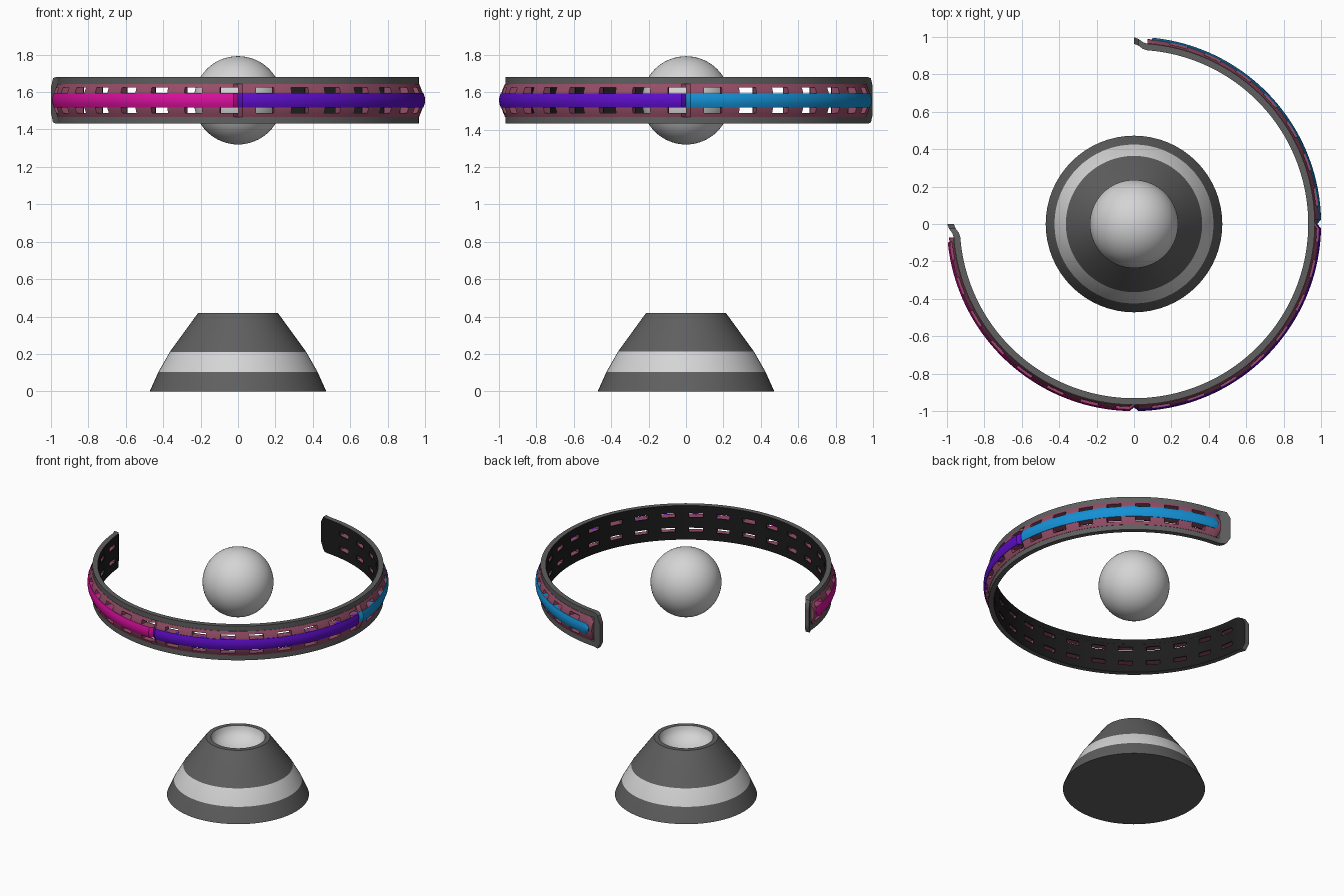
import bpy, bmesh, math

if "Cube" in bpy.data.objects:
    bpy.data.objects.remove(bpy.data.objects["Cube"])

def mat(name, *rgb):
    m = bpy.data.materials.new(name)
    m.diffuse_color = (*rgb, 1)
    m.use_nodes = True
    m.node_tree.nodes["Principled BSDF"].inputs["Base Color"].default_value = m.diffuse_color
    return m

GREY = mat("dark grey", .115, .115, .115)
LIGHT = mat("light grey", .66, .66, .66)
BLACK = mat("black", .012, .012, .012)
ROSE = mat("dusty rose", .30, .075, .135)
MAGENTA = mat("magenta", .68, .005, .33)
PURPLE = mat("purple", .11, .004, .58)
BLUE = mat("blue", .007, .28, .66)

def finish(bm, name, mats, angle=35):
    bmesh.ops.remove_doubles(bm, verts=bm.verts, dist=1e-5)
    bmesh.ops.recalc_face_normals(bm, faces=bm.faces)
    me = bpy.data.meshes.new(name)
    bm.to_mesh(me)
    bm.free()
    for m in mats:
        me.materials.append(m)
    ob = bpy.data.objects.new(name, me)
    bpy.context.collection.objects.link(ob)
    bpy.ops.object.select_all(action='DESELECT')
    bpy.context.view_layer.objects.active = ob
    ob.select_set(True)
    bpy.ops.object.shade_smooth_by_angle(angle=math.radians(angle))
    return ob

def lathe(name, profile, mats, bands, n=64):
    bm = bmesh.new()
    rings = [[bm.verts.new((r * math.cos(2 * math.pi * i / n), r * math.sin(2 * math.pi * i / n), z))
              for i in range(n)] if r > 0 else [bm.verts.new((0, 0, z))] * n for r, z in profile]
    for k in range(len(rings) - 1):
        a, b = rings[k], rings[k + 1]
        for i in range(n):
            j = (i + 1) % n
            f = bm.faces.new(list(dict.fromkeys((a[i], a[j], b[j], b[i]))))
            f.material_index = bands[k]
    return finish(bm, name, mats, 25)

# Three-quarter ring: N cells from angle -180 to 90 degrees, windows every 8 cells
N, ZC = 192, 1.556
STEP = 270 / N

def window(i):
    return i % 8 >= 4 and i < N - 6

def flare(i):
    """Outward bend of the ring close to its two ends."""
    t = max(0, 1 - min(i, N - i) * STEP / 4)
    return .032 * t * t * (3 - 2 * t)

def notch(i):
    return .02 if i in (N // 3, 2 * N // 3) else 0

def band(name, rows, r_in, i0, i1, mats, hole, color, corner=.05, joints=False):
    """Curved slab. rows = (z, outer radius) bottom to top; corners are rounded in z at the ends."""
    bm = bmesh.new()
    half = rows[-1][0] - ZC
    out, inn = [], []
    for i in range(i0, i1 + 1):
        a = math.radians(-180 + i * STEP)
        s = min(corner, min(i - i0, i1 - i) * math.radians(STEP))
        k = (half - corner + math.sqrt(max(0, corner ** 2 - (corner - s) ** 2))) / half
        for lst, outer in ((out, True), (inn, False)):
            col = []
            for z, r in rows:
                q = (r - (notch(i) if joints else 0) if outer else r_in) + flare(i)
                col.append(bm.verts.new((q * math.cos(a), q * math.sin(a), ZC + (z - ZC) * k)))
            lst.append(col)
    n, m = i1 - i0, len(rows) - 1
    solid = lambda i, j: 0 <= i < n and 0 <= j < m and not hole(i + i0, j)
    def face(vs, ix):
        bm.faces.new(vs).material_index = ix
    for i in range(n):
        for j in range(m):
            if not solid(i, j):
                continue
            c = color(i + i0)
            back = len(mats) - 1 if mats[-1] is BLACK else c
            quad = [(i, j), (i + 1, j), (i + 1, j + 1), (i, j + 1)]
            face([out[p][q] for p, q in quad], c)
            face([inn[p][q] for p, q in reversed(quad)], back)
            for e, (di, dj) in enumerate(((0, -1), (1, 0), (0, 1), (-1, 0))):
                if not solid(i + di, j + dj):
                    (p, q), (u, v) = quad[e], quad[(e + 1) % 4]
                    face([out[p][q], inn[p][q], inn[u][v], out[u][v]], c)
    return finish(bm, name, mats)

# Stand with a light stripe and a light bowl in its top
bowl = [(.18 * math.cos(t * math.pi / 12), .42 - .11 * math.sin(t * math.pi / 12)) for t in range(6)] + [(0, .31)]
lathe("stand", [(0, 0), (.472, 0), (.425, .105), (.364, .212), (.213, .42)] + bowl,
      [GREY, LIGHT], [0, 0, 1, 0, 0] + [1] * 6)

# Floating ball
ball = [(.236 * math.sin(math.pi * t / 32) if 0 < t < 32 else 0, ZC - .236 * math.cos(math.pi * t / 32))
        for t in range(33)]
lathe("ball", ball, [LIGHT], [0] * 32)

# Grey outer frame with a black inner face
frame_z = (1.431, 1.468, 1.644, 1.681)
band("ring_frame", [(z, .966) for z in frame_z], .931, 0, N, [GREY, BLACK],
     lambda i, j: j == 1 and 3 <= i < N - 3, lambda i: 0)

# Thin black liner and rose lattice, both pierced by two rows of windows
lat_rows = [(1.468, .968), (1.488, .977), (1.518, .988), (1.556, .991), (1.594, .988), (1.624, .977), (1.644, .968)]
pierced = lambda i, j: j in (1, 4) and window(i)
band("ring_liner", [(z, .94) for z, r in lat_rows], .932, 2, N - 2, [BLACK],
     pierced, lambda i: 0, .02)
band("ring_lattice", lat_rows, .94, 3, N - 3, [ROSE], pierced, lambda i: 0, .03, True)

# Coloured strip, one colour per quarter
strip_rows = [(1.518, .991), (1.537, .998), (1.556, 1.0), (1.575, .998), (1.594, .991)]
band("colour_strip", strip_rows, .965, 4, N - 4, [MAGENTA, PURPLE, BLUE],
     lambda i, j: False, lambda i: i * 3 // N, .025, True)
